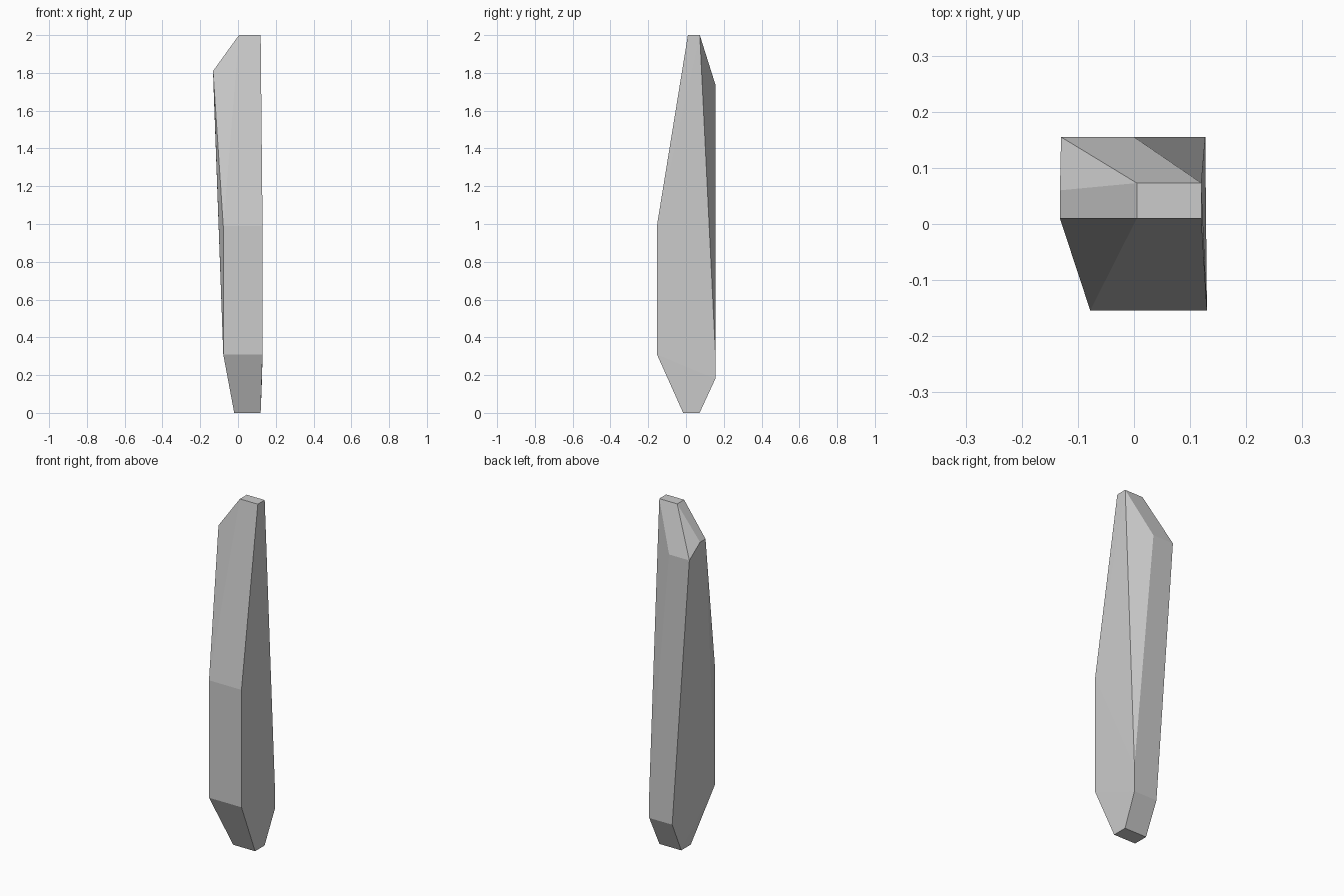
import bpy, bmesh

if "Cube" in bpy.data.objects:
    bpy.data.objects.remove(bpy.data.objects["Cube"])


def rect_xy(x0, x1, y0, y1, z):
    """Corners of a level rectangle."""
    return [(x, y, z) for x in (x0, x1) for y in (y0, y1)]


# flat tip and flat foot of the shard
points = rect_xy(0.005, 0.12, 0.01, 0.073, 2.0)
points += rect_xy(-0.02, 0.12, -0.015, 0.072, 0.0)

# upright front facet
points += [(x, -0.154, z) for x in (-0.078, 0.13) for z in (0.31, 0.99)]

# upright back facet: bevelled along its upper right
points += [(-0.13, 0.155, 1.74), (0.0, 0.155, 1.74), (0.127, 0.155, 0.33),
           (0.127, 0.155, 0.18), (-0.02, 0.155, 0.18)]

# left shoulder edge
points += [(-0.132, y, 1.81) for y in (0.01, 0.06)]

# wrap the facets into one closed, flat shaded stone
bm = bmesh.new()
for p in points:
    bm.verts.new(p)
hull = bmesh.ops.convex_hull(bm, input=bm.verts[:])
loose = [v for v in bm.verts if not v.link_faces]
bmesh.ops.delete(bm, geom=loose, context='VERTS')
bmesh.ops.dissolve_limit(bm, angle_limit=0.01, verts=bm.verts[:], edges=bm.edges[:])
bmesh.ops.recalc_face_normals(bm, faces=bm.faces[:])

mesh = bpy.data.meshes.new("stone_shard")
bm.to_mesh(mesh)
bm.free()
shard = bpy.data.objects.new("stone_shard", mesh)
bpy.context.collection.objects.link(shard)
